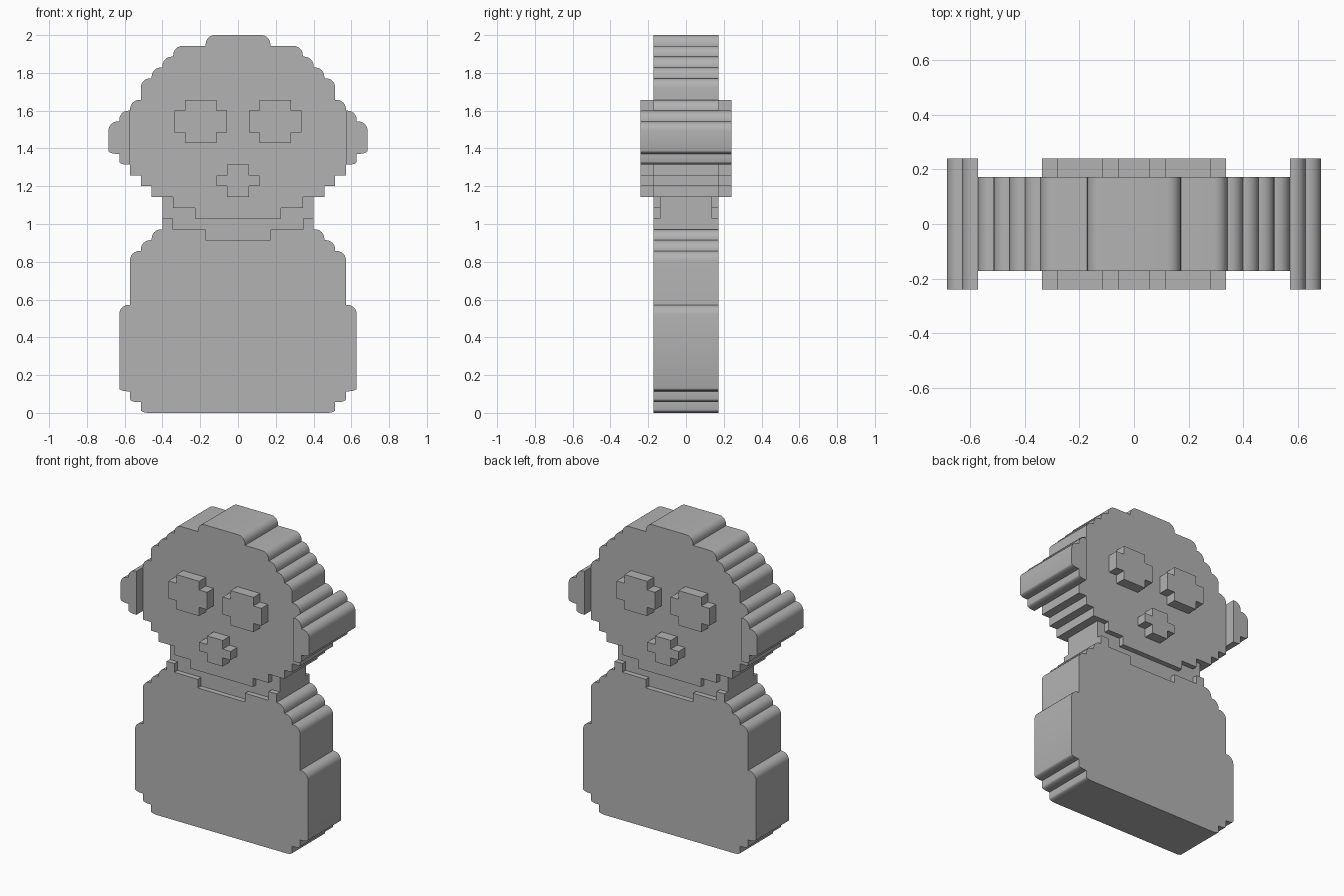
import bpy, bmesh, math

cube = bpy.data.objects.get("Cube")
if cube:
    bpy.data.objects.remove(cube, do_unlink=True)

U = 2 / 35          # one step of the pixel grid
ROUND = (0.85, 0.85)   # soft upper corners: width, height in steps
CHAMFER = (0.8, 0.27)  # shallow lower corners

grey = bpy.data.materials.new("plain grey")
grey.use_nodes = True
COLOUR = (0.45, 0.45, 0.45, 1)
grey.diffuse_color = COLOUR
grey.node_tree.nodes["Principled BSDF"].inputs["Base Color"].default_value = COLOUR


def soften(points):
    """Replace marked outer corners by elliptical arcs; input runs clockwise from the top."""
    out = []
    for x, z, *mark in points:
        if not mark:
            out.append((x, z))
            continue
        top = mark[0] == "r"
        rx, rz = ROUND if top else CHAMFER
        n = 6
        for i in range(n + 1):
            t = math.pi / 2 * i / n
            if top:
                out.append((x - rx + rx * math.sin(t), z - rz + rz * math.cos(t)))
            else:
                out.append((x - rx + rx * math.cos(t), z + rz - rz * math.sin(t)))
    return out


def mirrored(points):
    return points + [(-x, z) for x, z in reversed(points) if x > 0]


def slab(name, outline, depth):
    """Extrude a front outline evenly to both sides of y = 0."""
    bm = bmesh.new()
    face = bm.faces.new([bm.verts.new((x * U, -depth * U, z * U)) for x, z in outline])
    grown = bmesh.ops.extrude_face_region(bm, geom=[face])
    verts = [v for v in grown["geom"] if isinstance(v, bmesh.types.BMVert)]
    bmesh.ops.translate(bm, verts=verts, vec=(0, 2 * depth * U, 0))
    bmesh.ops.recalc_face_normals(bm, faces=bm.faces)
    mesh = bpy.data.meshes.new(name)
    bm.to_mesh(mesh)
    bm.free()
    mesh.materials.append(grey)
    obj = bpy.data.objects.new(name, mesh)
    bpy.context.collection.objects.link(obj)
    bpy.ops.object.select_all(action="DESELECT")
    obj.select_set(True)
    bpy.context.view_layer.objects.active = obj
    bpy.ops.object.shade_smooth_by_angle(angle=math.radians(35))
    return obj


def plus(cx, cz, half_x, half_z):
    """Rectangle with one step cut out of every corner."""
    corner = [(half_x - 1, half_z), (half_x - 1, half_z - 1), (half_x, half_z - 1)]
    right = corner + [(x, -z) for x, z in reversed(corner)]
    return [(cx + x, cz + z) for x, z in right + [(-x, z) for x, z in reversed(right)]]


# Head: rounded steps above, square steps down to the chin
head = [(0, 35)]
previous = 35
for x, z in [(3, 35), (6, 34), (7, 33), (8, 32), (9, 31), (10, 29)]:
    if head[-1][0]:
        head.append((head[-1][0], z))
    head.append((x, z, "r"))
head += [(10, 22), (9, 22), (9, 21), (8, 21), (8, 20), (6, 20), (6, 19), (4, 19), (4, 18), (0, 18)]
slab("head", mirrored(soften(head)), 3)

# Body with a stepped collar cut into its top
body = [(0, 16), (3, 16), (3, 17), (6, 17), (6, 18), (7, 18), (7, 17),
        (8, 17, "r"), (8, 16), (9, 16, "r"), (9, 15), (10, 15, "r"), (10, 10), (11, 10, "r"),
        (11, 2, "c"), (10, 2), (10, 1, "c"), (9, 1), (9, 0, "c"), (0, 0)]
slab("body", mirrored(soften(body)), 3)

# Recessed neck joining head and body
slab("neck", mirrored([(7, 20.5), (7, 15.5)]), 2.4)

# Ears and eyes, one per side
ear = soften([(10, 28), (11, 28, "r"), (11, 27), (12, 27, "r"),
              (12, 24, "c"), (11, 24), (11, 23, "c"), (10, 23)])
for side, s in (("left", 1), ("right", -1)):
    slab(side + "_ear", [(s * x, z) for x, z in ear], 4.2)
    slab(side + "_eye", plus(s * 3.45, 27, 2.45, 2), 4.2)

# Muzzle, standing out at front and back like the eyes
slab("muzzle", plus(0, 21.5, 2, 1.5), 4.2)
